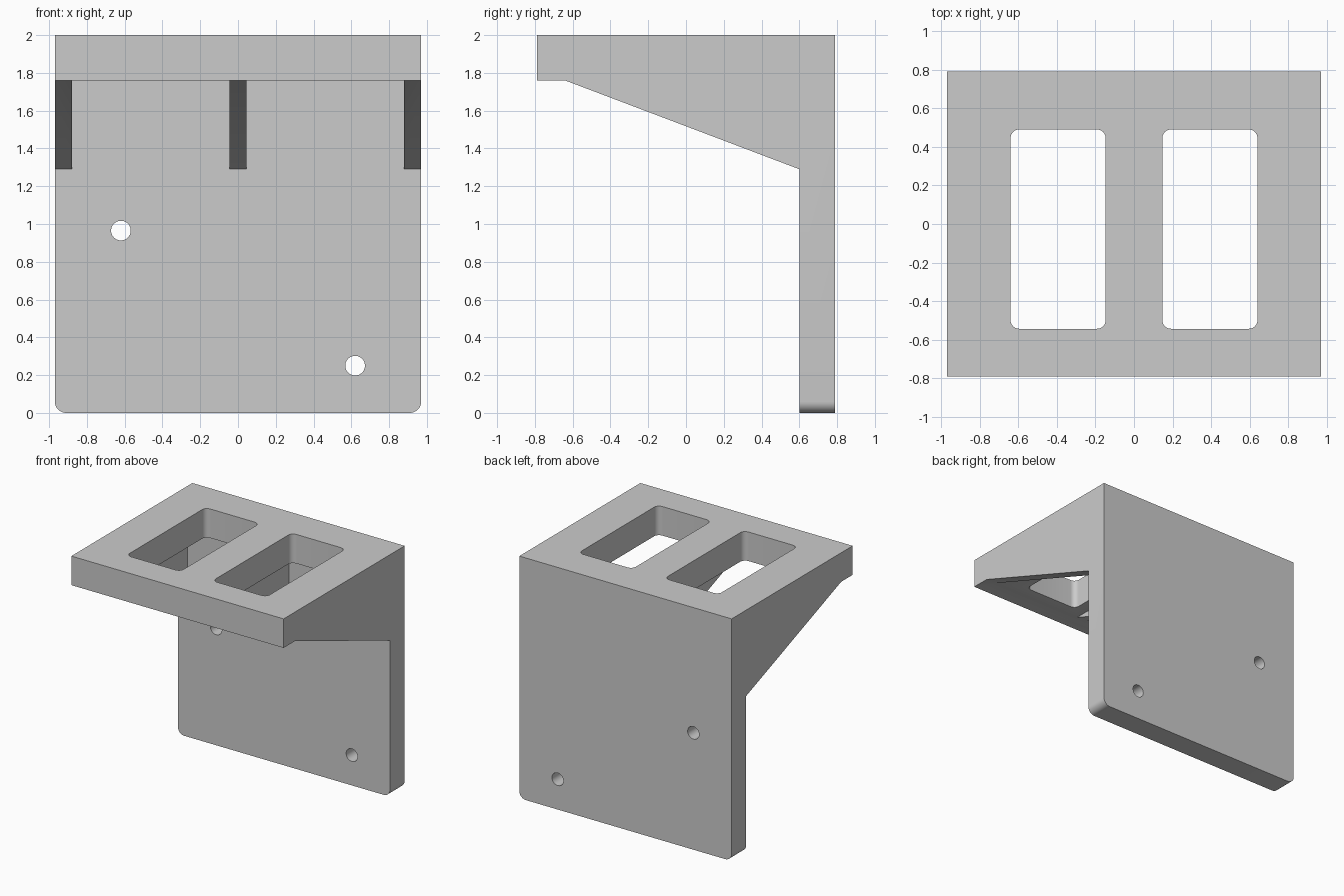
import bpy, bmesh, math
from mathutils import Vector

if "Cube" in bpy.data.objects:
    bpy.data.objects.remove(bpy.data.objects["Cube"])

W, D = 0.97, 0.79                 # half width and half depth
SHELF_Z, PLATE_Y = 1.76, 0.60     # shelf underside, front of back plate
LIP_Y, RIB_Z = -0.64, 1.29        # ends of the sloped rib edge


def prism(name, pts, axis, a, b, radius=0.0, rounded=None):
    """Extrude a 2D outline along an axis; round the chosen extruded edges."""
    def place(p, t):
        return Vector({'x': (t, p[0], p[1]), 'y': (p[0], t, p[1]), 'z': (p[0], p[1], t)}[axis])
    bm = bmesh.new()
    base = bm.faces.new([bm.verts.new(place(p, a)) for p in pts])
    shift = place((0, 0), b - a)
    new = bmesh.ops.extrude_face_region(bm, geom=[base], use_keep_orig=True)["geom"]
    bmesh.ops.translate(bm, vec=shift, verts=[g for g in new if isinstance(g, bmesh.types.BMVert)])
    if rounded:
        edges = [e for e in bm.edges
                 if (e.verts[1].co - e.verts[0].co).normalized().cross(shift).length < 1e-5
                 and rounded(e.verts[0].co)]
        bmesh.ops.bevel(bm, geom=edges, offset=radius, offset_type='OFFSET',
                        segments=8, profile=0.5, affect='EDGES')
    bmesh.ops.recalc_face_normals(bm, faces=bm.faces[:])
    mesh = bpy.data.meshes.new(name)
    bm.to_mesh(mesh)
    bm.free()
    obj = bpy.data.objects.new(name, mesh)
    bpy.context.collection.objects.link(obj)
    return obj


# Bracket: full side profile with shelf, rib slope and back plate
bracket = prism("bracket", [(-D, 2), (D, 2), (D, 0), (PLATE_Y, 0), (PLATE_Y, RIB_Z),
                            (LIP_Y, SHELF_Z), (-D, SHELF_Z)], 'x', -W, W)

# Round the lower corners of the back plate
bm = bmesh.new()
bm.from_mesh(bracket.data)
corners = [e for e in bm.edges if all(v.co.z < 0.01 for v in e.verts)
           and abs(e.verts[0].co.x - e.verts[1].co.x) < 0.01]
bmesh.ops.bevel(bm, geom=corners, offset=0.06, offset_type='OFFSET',
                segments=8, profile=0.5, affect='EDGES')
bm.to_mesh(bracket.data)
bm.free()

cutters = []
for side, label in ((-1, "left"), (1, "right")):
    # Pocket between the centre rib and the outer rib
    x0, x1 = sorted((side * 0.045, side * 0.88))
    cutters.append(prism(f"{label}_pocket_cutter",
                         [(LIP_Y, SHELF_Z), (PLATE_Y, SHELF_Z), (PLATE_Y, RIB_Z), (LIP_Y, RIB_Z)],
                         'x', x0, x1))
    # Rounded window through the shelf
    x0, x1 = sorted((side * 0.147, side * 0.64))
    cutters.append(prism(f"{label}_window_cutter",
                         [(x0, -0.543), (x1, -0.543), (x1, 0.49), (x0, 0.49)],
                         'z', 1.6, 2.2, 0.045, lambda co: True))

# Screw holes through the back plate
for label, x, z in (("upper", -0.62, 0.965), ("lower", 0.62, 0.25)):
    circle = [(x + 0.052 * math.cos(math.tau * i / 40), z + 0.052 * math.sin(math.tau * i / 40))
              for i in range(40)]
    cutters.append(prism(f"{label}_screw_hole_cutter", circle, 'y', 0.4, 1.0))

# Apply the cuts and discard the cutters
bpy.context.view_layer.objects.active = bracket
bracket.select_set(True)
for cutter in cutters:
    cutter.hide_render = True
    mod = bracket.modifiers.new(cutter.name, 'BOOLEAN')
    mod.operation, mod.solver, mod.object = 'DIFFERENCE', 'EXACT', cutter
    bpy.ops.object.modifier_apply(modifier=mod.name)
    bpy.data.objects.remove(cutter)

bpy.ops.object.shade_smooth_by_angle(angle=math.radians(30))
